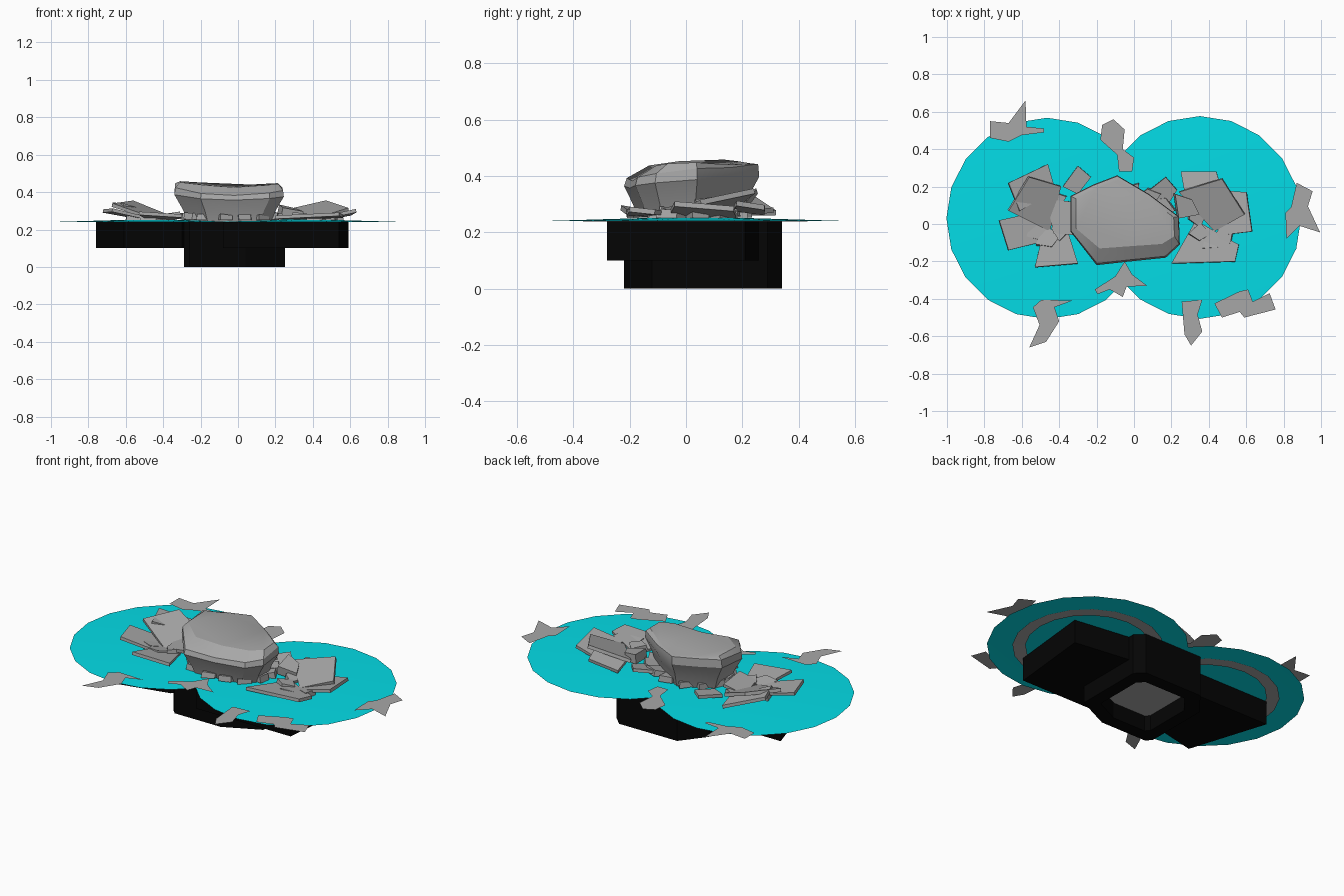
import bpy, bmesh, math, random

if "Cube" in bpy.data.objects:
    bpy.data.objects.remove(bpy.data.objects["Cube"])

random.seed(7)


def material(name, rgb):
    m = bpy.data.materials.new(name)
    m.diffuse_color = (*rgb, 1)
    m.use_nodes = True
    m.node_tree.nodes["Principled BSDF"].inputs["Base Color"].default_value = m.diffuse_color
    return m


STONE = material("stone grey", (0.39, 0.39, 0.39))
TEAL = material("teal", (0.001, 0.73, 0.81))
BLACK = material("black", (0.0015, 0.0015, 0.0015))


def finish(name, bm, mat, smooth=None):
    bmesh.ops.recalc_face_normals(bm, faces=bm.faces)
    me = bpy.data.meshes.new(name)
    bm.to_mesh(me)
    bm.free()
    ob = bpy.data.objects.new(name, me)
    bpy.context.collection.objects.link(ob)
    me.materials.append(mat)
    if smooth:
        bpy.context.view_layer.objects.active = ob
        ob.select_set(True)
        bpy.ops.object.shade_smooth_by_angle(angle=math.radians(smooth))
        ob.select_set(False)
    return ob


def loft(name, rings, mat, caps=True, closed=False, smooth=None):
    """Skin a stack of equal-length point rings."""
    bm = bmesh.new()
    vs = [[bm.verts.new(p) for p in r] for r in rings]
    n = len(vs[0])
    for a, b in list(zip(vs, vs[1:])) + ([(vs[-1], vs[0])] if closed else []):
        for i in range(n):
            j = (i + 1) % n
            bm.faces.new((a[i], a[j], b[j], b[i]))
    if caps and not closed:
        bm.faces.new(vs[0][::-1])
        bm.faces.new(vs[-1])
    return finish(name, bm, mat, smooth)


def circle(cx, cy, r, z, n, turn=0.0):
    return [(cx + r * math.cos(turn + math.tau * i / n),
             cy + r * math.sin(turn + math.tau * i / n), z) for i in range(n)]


def slab(name, pts, z, gx=0.0, gy=0.0, thick=0.018):
    """Tilted stone plate: outline seen from above plus slopes along x and y."""
    cx = sum(p[0] for p in pts) / len(pts)
    cy = sum(p[1] for p in pts) / len(pts)
    top = [(x, y, max(0.262, z + gx * (x - cx) + gy * (y - cy))) for x, y in pts]
    low = [(x + gx * thick, y + gy * thick, max(0.25, h - thick)) for x, y, h in top]
    loft(name, [low, top], STONE)


def shard(name, pts, z=0.251):
    """Flat jagged flake lying on the disc."""
    bm = bmesh.new()
    f = bm.faces.new([bm.verts.new((x, y, z)) for x, y in pts])
    bmesh.ops.triangulate(bm, faces=[f])
    finish(name, bm, STONE)


# Shallow cone discs with a grey band underneath
for side, cx, cy, r in (("left", -0.465, 0.03, 0.538), ("right", 0.352, 0.035, 0.542)):
    bm = bmesh.new()
    rim = [bm.verts.new(p) for p in circle(cx, cy, r, 0.24, 20, math.pi / 2)]
    tip = bm.verts.new((cx, cy, 0.256))
    for i in range(20):
        bm.faces.new((rim[i], rim[(i + 1) % 20], tip))
    finish(side + "_disc", bm, TEAL, 30)
    loft(side + "_under_band", [circle(cx, cy, 0.335, 0.241, 20),
                                circle(cx, cy, 0.405, 0.239, 20)], STONE, caps=False)

# Black tapered blocks below the discs
blocks = {"left": [(-.76, .20), (-.61, -.27), (-.30, -.20), (-.05, .20)],
          "right": [(.59, .21), (.54, -.28), (-.08, -.28), (.08, .28)]}
for side, base in blocks.items():
    loft(side + "_block", [[(x, y, z) for x, y in base] for z in (0.10, 0.239)], BLACK)

# Hollow faceted shaft in the middle, with a stone plug inside
outline = [(-0.29, -0.19), (-0.26, -0.22), (0.04, -0.22), (0.25, -0.12),
           (0.25, 0.29), (0.20, 0.34), (-0.18, 0.34), (-0.29, 0.20)]


def shaft_ring(k, z):
    return [(-0.02 + (x + 0.02) * k, 0.06 + (y - 0.06) * k, z) for x, y in outline]


loft("centre_shaft", [shaft_ring(1, 0.0), shaft_ring(1, 0.239),
                      shaft_ring(0.72, 0.239), shaft_ring(0.72, 0.0)], BLACK, closed=True)
loft("shaft_plug", [shaft_ring(0.71, 0.09), shaft_ring(0.71, 0.23)], STONE)

# Large boulder: undercut sides, sloping front, steep back, top dipping in the middle
rock = [(-0.34, 0.15), (-0.22, 0.21), (-0.09, 0.26), (0.08, 0.16), (0.24, 0.04),
        (0.245, -0.11), (0.17, -0.18), (-0.02, -0.20), (-0.20, -0.22), (-0.34, -0.04)]


def rock_ring(k, height, front=1.0):
    return [(-0.04 + (x + 0.04) * k, (y if y > 0 else y * front) * k, height(x, y))
            for x, y in rock]


loft("boulder", [
    rock_ring(0.76, lambda x, y: 0.24),
    rock_ring(0.85, lambda x, y: 0.31 + 0.06 * y),
    rock_ring(1.0, lambda x, y: 0.372 + 0.08 * y + 0.05 * abs(x)),
    rock_ring(0.985, lambda x, y: 0.405 + 0.07 * abs(x) + 0.12 * y, 0.97),
    rock_ring(0.90, lambda x, y: 0.430 + 0.07 * abs(x) + 0.03 * y, 0.66)], STONE, smooth=28)

# Raised crust slabs on the left
slab("left_slab_dark", [(-.56, .25), (-.39, .20), (-.45, -.04), (-.67, .07)], .305, -.32, .28)
slab("left_slab_back", [(-.67, .22), (-.46, .32), (-.42, .18), (-.61, .07)], .31, -.28, -.08)
slab("left_slab_outer", [(-.72, .02), (-.50, .07), (-.47, -.09), (-.67, -.14)], .285, -.22, -.1)
slab("left_slab_front", [(-.48, -.02), (-.35, -.05), (-.30, -.21), (-.53, -.23)], .275, -.05, -.15)
slab("left_spike", [(-.30, .31), (-.23, .25), (-.30, .16), (-.38, .20)], .28, 0, .1)
slab("left_inner", [(-.47, .13), (-.33, .12), (-.31, -.06), (-.43, -.05)], .285, .15, 0)

# Raised crust slabs on the right
slab("right_slab_back", [(.25, .28), (.44, .28), (.47, .18), (.27, .17)], .295, .10, -.12)
slab("right_slab_dark", [(.24, .17), (.47, .24), (.59, .05), (.43, -.04)], .31, .14, .30)
slab("right_slab_outer", [(.47, .18), (.60, .17), (.63, -.04), (.46, -.06)], .285, .22, -.05)
slab("right_slab_front", [(.33, .02), (.56, -.11), (.54, -.20), (.20, -.21)], .275, .05, -.12)
slab("right_spike", [(.17, .25), (.23, .18), (.18, .10), (.07, .17)], .285, 0, .2)
slab("right_inner", [(.22, .16), (.31, .13), (.35, .05), (.24, .03)], .315, -.2, .1, .05)

# Broken rubble plates around the boulder and beneath the slabs
spots = []
for cx, cy, rx, ry, n in ((-0.46, 0.03, .09, .11, 7), (0.42, 0.02, .09, .11, 7),
                          (-0.04, 0.01, .23, .16, 14)):
    for i in range(n):
        a = math.tau * (i + 0.3) / n
        spots.append((cx + rx * math.cos(a), cy + ry * math.sin(a), a))
for i, (x, y, a) in enumerate(spots):
    s = random.uniform(0.055, 0.075)
    corners = [(px, py) for px, py, _ in circle(x, y, s, 0, 4, a + random.uniform(.3, 1.2))]
    corners[0] = (corners[0][0] * 0.6 + x * 0.4, corners[0][1] * 0.6 + y * 0.4)
    g = random.uniform(0.1, 0.25)
    slab(f"rubble_{i}", corners, random.uniform(.268, .285),
         g * math.cos(a), g * math.sin(a), 0.035)

# Jagged flakes around the disc rims
shard("flake_back_left", [(-.77, .55), (-.67, .54), (-.58, .66), (-.575, .52), (-.48, .51),
                          (-.48, .49), (-.60, .475), (-.67, .44), (-.77, .46)])
shard("flake_back", [(-.11, .56), (-.05, .505), (-.06, .40), (0, .355), (-.01, .28),
                     (-.08, .28), (-.09, .37), (-.18, .45), (-.17, .53)], 0.254)
shard("flake_right", [(.87, .22), (.955, .175), (.93, .095), (.995, -.045), (.885, -.01),
                      (.815, -.08), (.81, .06), (.84, .09)])
shard("flake_front_right", [(.61, -.35), (.635, -.415), (.725, -.37), (.757, -.457),
                            (.59, -.50), (.565, -.47), (.47, -.50), (.43, -.425), (.565, -.36)])
shard("flake_front_mid", [(.255, -.415), (.365, -.405), (.34, -.485), (.365, -.575),
                          (.305, -.65), (.27, -.59)])
shard("flake_front", [(-.05, -.20), (-.01, -.27), (.07, -.33), (-.04, -.335), (-.06, -.39),
                      (-.13, -.35), (-.195, -.375), (-.21, -.35), (-.10, -.28)], 0.254)
shard("flake_front_left", [(-.495, -.405), (-.33, -.41), (-.425, -.445), (-.40, -.52),
                           (-.47, -.63), (-.56, -.66), (-.505, -.54), (-.54, -.445)])
